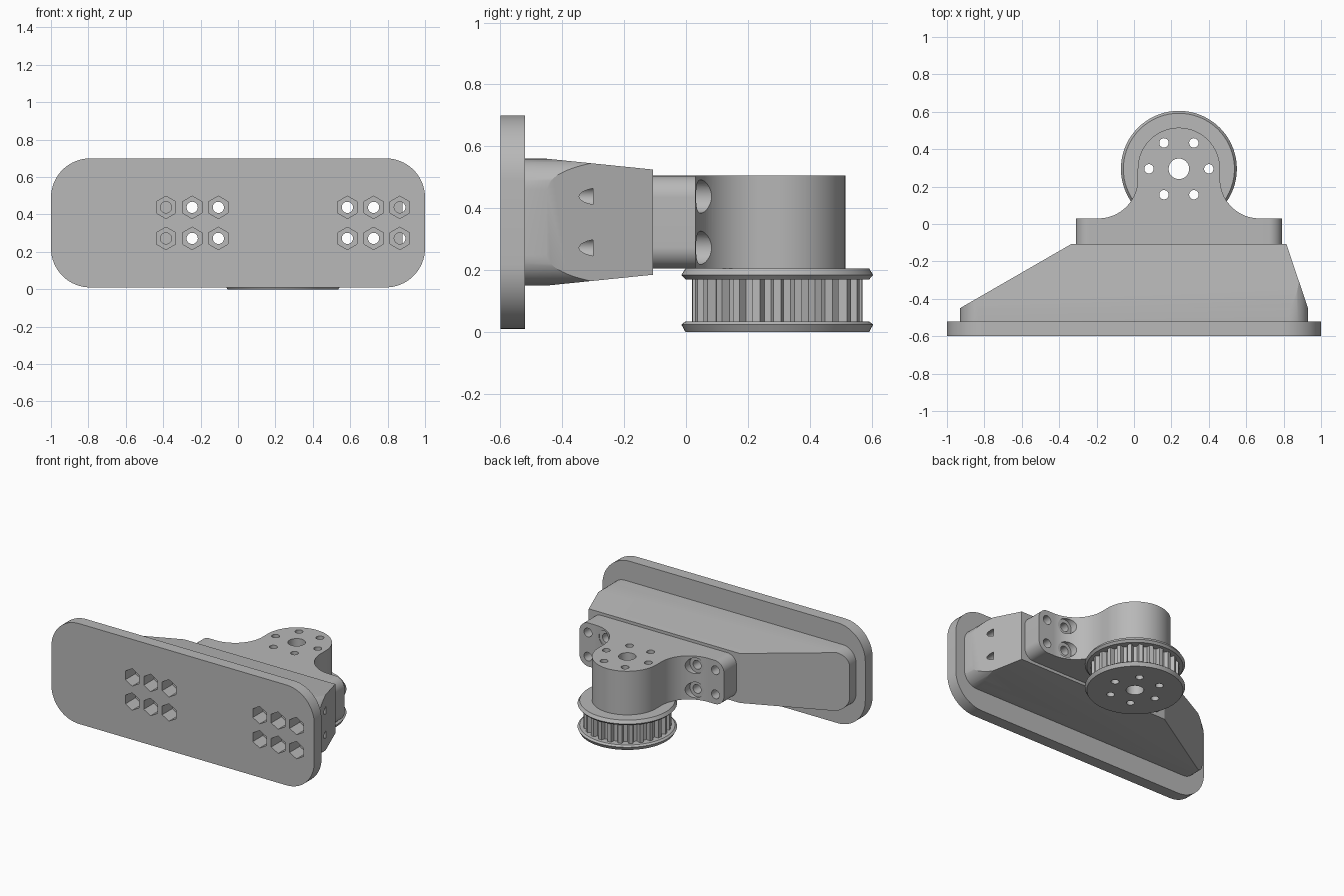
import bpy, bmesh
from math import pi, sin, cos, radians
from mathutils import Vector

cube = bpy.data.objects.get("Cube")
if cube:
    bpy.data.objects.remove(cube, do_unlink=True)

grey = bpy.data.materials.new("light_grey")
grey.use_nodes = True
COLOUR = (0.48, 0.48, 0.48, 1)
grey.diffuse_color = COLOUR
grey.node_tree.nodes["Principled BSDF"].inputs["Base Color"].default_value = COLOUR


def arc(cx, cy, r, a0, a1, n=16):
    steps = [radians(a0 + (a1 - a0) * i / n) for i in range(n + 1)]
    return [(cx + r * cos(a), cy + r * sin(a)) for a in steps]


def circle(cx, cy, r, n=32, start=0):
    return arc(cx, cy, r, start, start + 360, n)[:-1]


def rounded_rect(x0, x1, z0, z1, r):
    return (arc(x1 - r, z1 - r, r, 0, 90) + arc(x0 + r, z1 - r, r, 90, 180)
            + arc(x0 + r, z0 + r, r, 180, 270) + arc(x1 - r, z0 + r, r, 270, 360))


def loft(bm, rings):
    """Closed solid through a list of matching rings of 3D points."""
    loops = [[bm.verts.new(p) for p in ring] for ring in rings]
    for a, b in zip(loops, loops[1:]):
        for i in range(len(a)):
            j = (i + 1) % len(a)
            bm.faces.new((a[i], a[j], b[j], b[i]))
    bm.faces.new(loops[0][::-1])
    bm.faces.new(loops[-1])


def along_y(outline, y):
    return [(x, y, z) for x, z in outline]


def along_z(outline, z):
    return [(x, y, z) for x, y in outline]


def solid(name, *ring_sets):
    bm = bmesh.new()
    for rings in ring_sets:
        loft(bm, rings)
    bmesh.ops.recalc_face_normals(bm, faces=bm.faces)
    mesh = bpy.data.meshes.new(name)
    bm.to_mesh(mesh)
    bm.free()
    mesh.materials.append(grey)
    obj = bpy.data.objects.new(name, mesh)
    bpy.context.collection.objects.link(obj)
    return obj


def select(obj):
    bpy.ops.object.select_all(action='DESELECT')
    obj.select_set(True)
    bpy.context.view_layer.objects.active = obj


def boolean(obj, tool, operation='DIFFERENCE'):
    select(obj)
    mod = obj.modifiers.new("cut", 'BOOLEAN')
    mod.operation, mod.object, mod.solver = operation, tool, 'EXACT'
    bpy.ops.object.modifier_apply(modifier=mod.name)


# Shared layout: pulley axis and bolt grid
AX, AY = 0.24, 0.295
BOLT_Z = (0.272, 0.438)
INNER, OUTER = (0.345, 0.485), 0.625
PLATE_FRONT, PLATE_BACK, BODY_END, FLANGE_END = -0.6, -0.52, -0.107, 0.03


def bolts(offsets):
    return [(AX + s * o, z) for s in (-1, 1) for o in offsets for z in BOLT_Z]


def pins(spots, r, y0, y1, n=32, start=0):
    return [[along_y(circle(x, z, r, n, start), y) for y in (y0, y1)] for x, z in spots]


# Cutters
bolt_holes = solid("bolt_hole_cutter", *pins(bolts(INNER), 0.03, -0.7, 0.1),
                   *pins(bolts([OUTER]), 0.03, -0.7, -0.3))
nut_pockets = solid("nut_pocket_cutter",
                    *pins(bolts((*INNER, OUTER)), 0.06, -0.7, -0.49, 6, 30))
counterbores = solid("counterbore_cutter", *pins(bolts(INNER), 0.054, FLANGE_END, 0.2))
axis_spots = [(AX, AY, 0.055)] + [(x, y, 0.025) for x, y in circle(AX, AY, 0.16, 6)]
axis_holes = solid("axis_hole_cutter", *[[along_z(circle(x, y, r), z) for z in (-0.1, 0.7)]
                                         for x, y, r in axis_spots])

# Mounting plate
outline = rounded_rect(-1, 1, 0.01, 0.7, 0.21)
plate = solid("mounting_plate", [along_y(outline, y) for y in (PLATE_FRONT, PLATE_BACK)])

# Body: rounded block trimmed to a taper
outline = rounded_rect(-0.93, 0.93, 0.15, 0.56, 0.1)
body = solid("tapered_body", [along_y(outline, y) for y in (PLATE_BACK - 0.02, -0.05)])


def taper_ring(y):
    t = (y + 0.45) / (BODY_END + 0.45)
    x0, x1 = -0.93 + 0.595 * t, 0.93 - 0.115 * t
    z0, z1 = 0.15 + 0.035 * t, 0.56 - 0.035 * t
    return along_y([(x0, z0), (x1, z0), (x1, z1), (x0, z1)], y)


taper = solid("taper_cutter", [taper_ring(-0.6), taper_ring(BODY_END)])
boolean(body, taper, 'INTERSECT')

# Bracket: bolted flange blended into a round boss
LOW, HIGH, BOSS_R, FILLET = 0.205, 0.505, 0.22, 0.21
outline = rounded_rect(-0.31, 0.79, LOW, HIGH, 0.07)
bracket = solid("bracket", [along_y(outline, y) for y in (-0.15, FLANGE_END)])
gap, mid = BOSS_R + FILLET, FLANGE_END + FILLET
outline = (arc(AX + gap, mid, FILLET, 270, 180, 24) + arc(AX, AY, BOSS_R, 0, 180, 48)
           + arc(AX - gap, mid, FILLET, 0, -90, 24)
           + [(AX - gap, -0.08), (AX + gap, -0.08)])
boss = solid("boss_cutter", [along_z(outline, z) for z in (LOW, HIGH)])
boolean(bracket, boss, 'UNION')

# Pulley: toothed drum between two bevelled rims
TEETH, TIP, ROOT = 25, 0.275, 0.247
profile = []
for i in range(TEETH):
    for step, r in ((-0.18, TIP), (0.18, TIP), (0.32, ROOT), (0.68, ROOT)):
        a = 2 * pi * (i + step) / TEETH
        profile.append((AX + r * cos(a), AY + r * sin(a)))
drum = solid("pulley_teeth", [along_z(profile, z) for z in (0.02, 0.185)])


def rim(name, levels):
    return solid(name, [along_z(circle(AX, AY, r, 72), z) for r, z in levels])


lower_rim = rim("pulley_lower_rim", ((0.297, 0), (0.31, 0.024), (0.297, 0.034)))
upper_rim = rim("pulley_upper_rim", ((0.297, 0.17), (0.31, 0.184), (0.297, LOW)))

# Drill the holes
for part in (plate, body):
    boolean(part, nut_pockets)
for part in (plate, body, bracket):
    boolean(part, bolt_holes)
boolean(bracket, counterbores)
for part in (bracket, drum, lower_rim, upper_rim):
    boolean(part, axis_holes)

# Remove the cutters and smooth the curved faces
for tool in (bolt_holes, nut_pockets, counterbores, axis_holes, taper, boss):
    bpy.data.objects.remove(tool, do_unlink=True)
for part in (plate, body, bracket, drum, lower_rim, upper_rim):
    select(part)
    bpy.ops.object.shade_smooth_by_angle(angle=radians(25))
